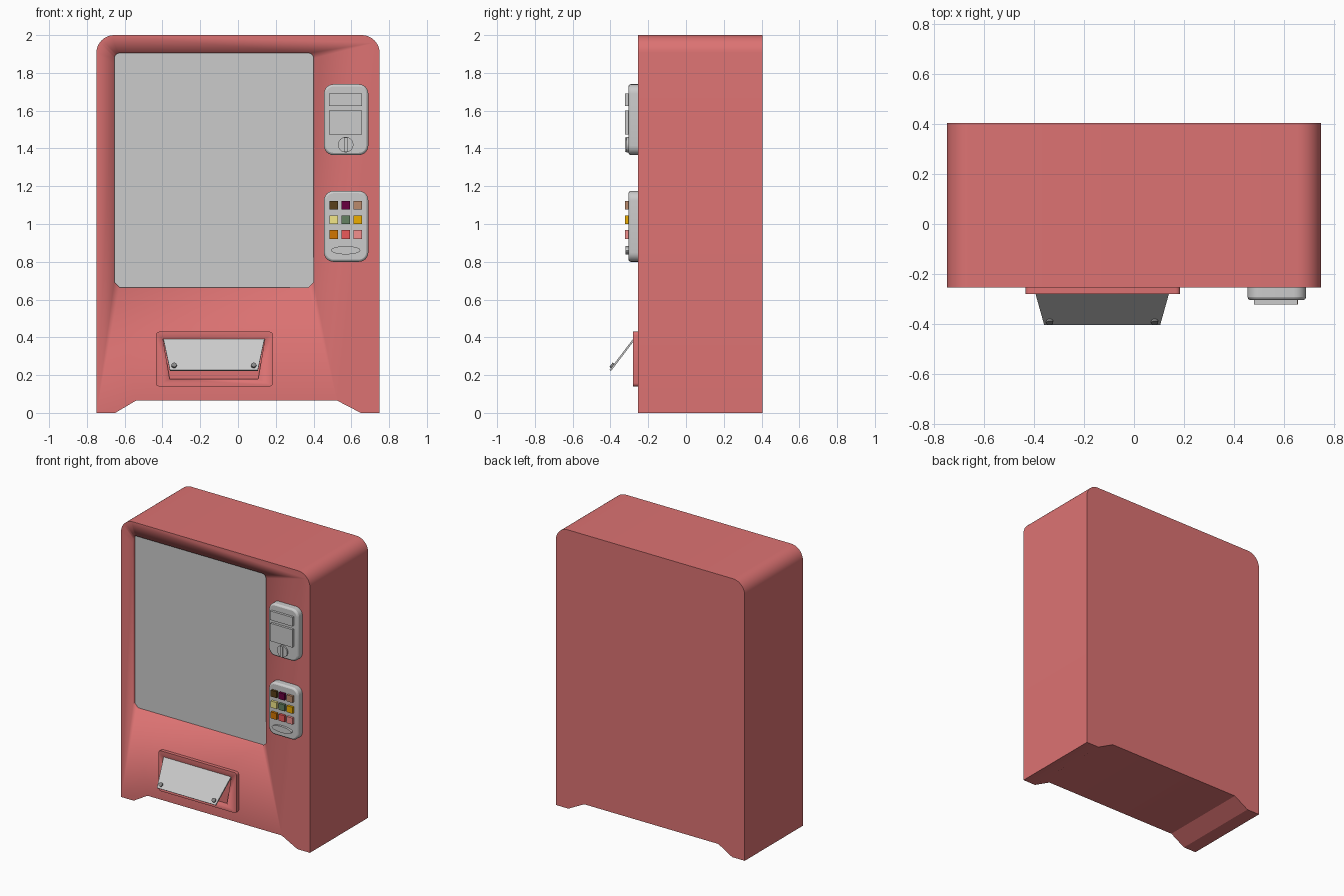
import bpy, bmesh
from math import sin, cos, pi, radians

if "Cube" in bpy.data.objects:
    bpy.data.objects.remove(bpy.data.objects["Cube"])


def material(name, rgb):
    m = bpy.data.materials.new(name)
    m.diffuse_color = (*rgb, 1)
    m.use_nodes = True
    m.node_tree.nodes["Principled BSDF"].inputs["Base Color"].default_value = m.diffuse_color
    return m


RED = material("red_paint", (0.72, 0.17, 0.17))
DARK = material("dark_metal", (0.25, 0.25, 0.25))


def rounded(x0, x1, z0, z1, r, seg=6, bottom_seg=None):
    """Rounded rectangle outline in xz, counter-clockwise seen from the front."""
    low = bottom_seg or seg
    pts = []
    for cx, cz, start, n in ((x1 - r, z0 + r, -90, low), (x1 - r, z1 - r, 0, seg),
                             (x0 + r, z1 - r, 90, seg), (x0 + r, z0 + r, 180, low)):
        for i in range(n + 1):
            a = radians(start + 90 * i / n)
            pts.append((cx + r * cos(a), cz + r * sin(a)))
    return pts


def ellipse(cx, cz, rx, rz, n=24):
    return [(cx + rx * cos(2 * pi * i / n), cz + rz * sin(2 * pi * i / n)) for i in range(n)]


def box(cx, cz, w, h):
    return [(cx - w / 2, cz - h / 2), (cx + w / 2, cz - h / 2),
            (cx + w / 2, cz + h / 2), (cx - w / 2, cz + h / 2)]


def prism(name, pts, y0, y1, mat=None, bevel=0):
    """Extrude an xz outline from y0 (front) to y1 (back)."""
    bm = bmesh.new()
    face = bm.faces.new([bm.verts.new((x, y0, z)) for x, z in pts])
    res = bmesh.ops.extrude_face_region(bm, geom=[face], use_keep_orig=True)
    verts = [g for g in res["geom"] if isinstance(g, bmesh.types.BMVert)]
    bmesh.ops.translate(bm, verts=verts, vec=(0, y1 - y0, 0))
    bmesh.ops.recalc_face_normals(bm, faces=bm.faces)
    me = bpy.data.meshes.new(name)
    bm.to_mesh(me)
    bm.free()
    ob = bpy.data.objects.new(name, me)
    bpy.context.collection.objects.link(ob)
    if mat:
        me.materials.append(mat)
    if bevel:
        b = ob.modifiers.new("edge", "BEVEL")
        b.width, b.segments, b.limit_method = bevel, 2, "ANGLE"
    bpy.ops.object.select_all(action="DESELECT")
    ob.select_set(True)
    bpy.context.view_layer.objects.active = ob
    bpy.ops.object.shade_smooth_by_angle(angle=radians(30))
    return ob


def cut(ob, pts, y0, y1):
    """Cut a recess with the given outline into an object."""
    cutter = prism("cutter", pts, y0, y1)
    cutter.hide_render = True
    mod = ob.modifiers.new("recess", "BOOLEAN")
    mod.operation, mod.solver, mod.object = "DIFFERENCE", "EXACT", cutter
    bpy.context.view_layer.objects.active = ob
    bpy.ops.object.modifier_apply(modifier=mod.name)
    bpy.data.objects.remove(cutter)


FRONT, BACK = -0.255, 0.405

# Cabinet: rounded top corners, feet left by the raised underside
outline = [(-0.75, 0), (-0.65, 0), (-0.54, 0.065), (0.525, 0.065), (0.65, 0), (0.75, 0)]
outline += rounded(-0.75, 0.75, 0, 2, 0.095, 10)[11:33]
cabinet = prism("cabinet", outline, FRONT, BACK, RED)

# Recessed display window, rounded on top and chamfered below
window = rounded(-0.655, 0.40, 0.665, 1.905, 0.028, 5, 1)
cut(cabinet, window, FRONT - 0.1, FRONT + 0.025)
prism("display_window", window, FRONT + 0.02, FRONT + 0.03)

# Payment panel
prism("payment_panel", rounded(0.455, 0.69, 1.365, 1.74, 0.05), -0.305, -0.24, bevel=0.012)
prism("card_slot", box(0.569, 1.658, 0.175, 0.065), -0.322, -0.30)
prism("note_slot", box(0.569, 1.538, 0.175, 0.128), -0.322, -0.30)
prism("coin_dial", ellipse(0.57, 1.42, 0.041, 0.041), -0.314, -0.30)
prism("coin_dial_grip", box(0.57, 1.42, 0.018, 0.078), -0.323, -0.30)

# Keypad panel with coloured buttons
prism("keypad_panel", rounded(0.455, 0.69, 0.80, 1.175, 0.05), -0.305, -0.24, bevel=0.012)
prism("enter_button", ellipse(0.57, 0.861, 0.078, 0.022, 32), -0.321, -0.30)
colours = [(0.10, 0.05, 0.01), (0.14, 0.0, 0.05), (0.50, 0.26, 0.15),
           (0.90, 0.80, 0.25), (0.13, 0.22, 0.12), (0.85, 0.42, 0.0),
           (0.65, 0.18, 0.0), (0.85, 0.10, 0.10), (0.90, 0.28, 0.27)]
for i, rgb in enumerate(colours):
    row, col = divmod(i, 3)
    prism(f"button_{i + 1}", box(0.508 + 0.0635 * col, 1.10 - 0.078 * row, 0.045, 0.046),
          -0.322, -0.30, material(f"button_colour_{i + 1}", rgb))

# Delivery frame with a tapered opening
frame = prism("delivery_frame", rounded(-0.435, 0.185, 0.14, 0.43, 0.018, 4), -0.28, -0.24, RED)
cut(frame, [(-0.362, 0.18), (0.107, 0.18), (0.142, 0.39), (-0.397, 0.39)], -0.35, -0.258)

# Delivery flap hinged open at the top, with two bolts
flap = [prism("delivery_flap", [(-0.36, -0.207), (0.105, -0.207), (0.14, 0), (-0.395, 0)], -0.01, 0)]
for side, x in (("left", -0.338), ("right", 0.083)):
    flap.append(prism(f"flap_bolt_{side}", ellipse(x, -0.18, 0.014, 0.014, 16), -0.02, -0.005, DARK))
for ob in flap:
    ob.location = (0, -0.272, 0.386)
    ob.rotation_euler.x = -0.65
